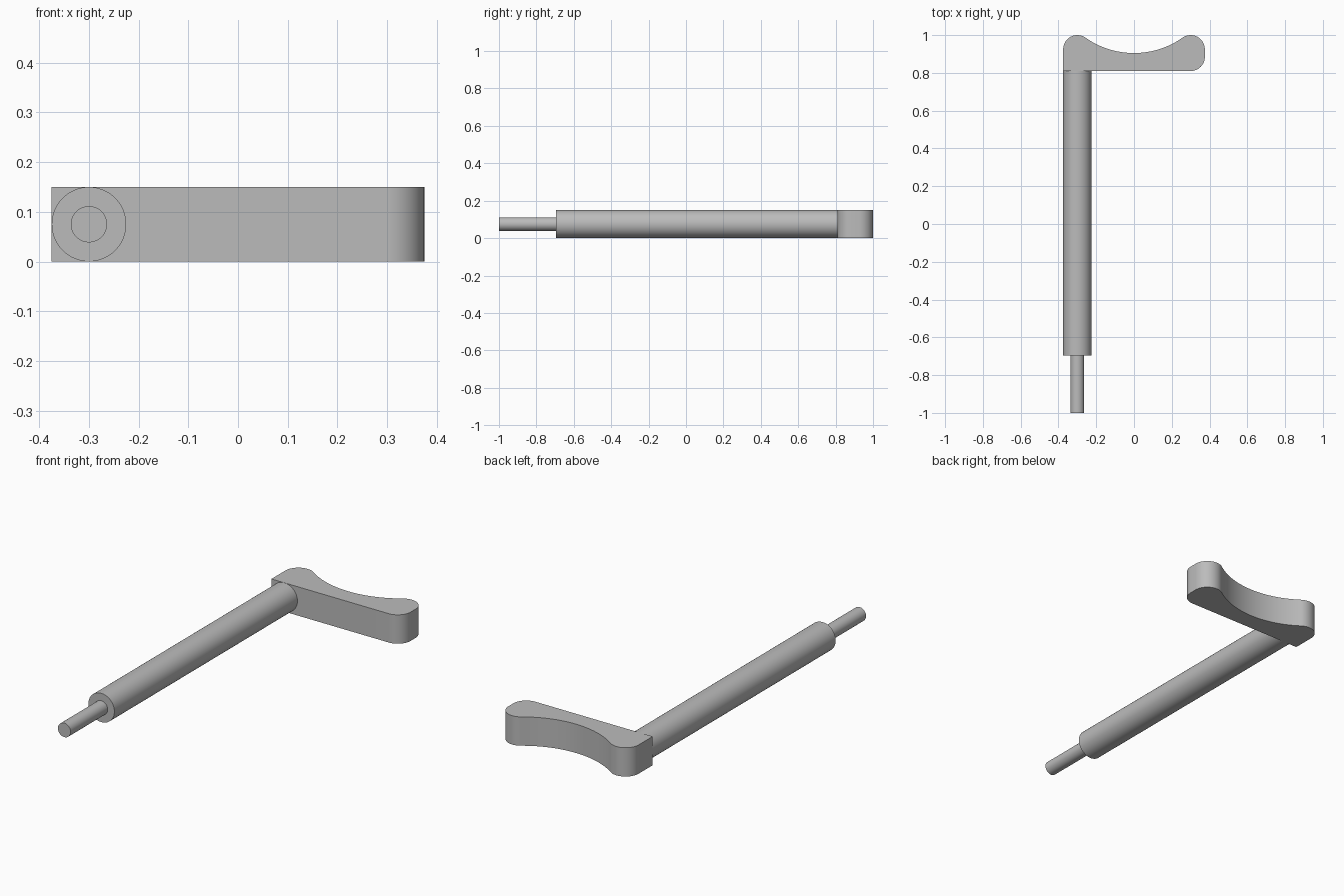
import bpy, bmesh
from math import sin, cos, pi, sqrt, atan2, radians
from mathutils import Matrix, Vector

if "Cube" in bpy.data.objects:
    bpy.data.objects.remove(bpy.data.objects["Cube"], do_unlink=True)

grey = bpy.data.materials.new("plain grey")
grey.use_nodes = True
colour = (0.5, 0.5, 0.5, 1)
grey.diffuse_color = colour
grey.node_tree.nodes["Principled BSDF"].inputs["Base Color"].default_value = colour

R = 0.075        # shaft radius and corner radius
X = 0.3          # offset of the shaft axis and of the handle lobes
JOINT = 0.81     # where shaft meets handle


def finish(name, bm):
    bmesh.ops.recalc_face_normals(bm, faces=bm.faces)
    mesh = bpy.data.meshes.new(name)
    bm.to_mesh(mesh)
    bm.free()
    mesh.materials.append(grey)
    obj = bpy.data.objects.new(name, mesh)
    bpy.context.collection.objects.link(obj)
    bpy.ops.object.select_all(action="DESELECT")
    obj.select_set(True)
    bpy.context.view_layer.objects.active = obj
    bpy.ops.object.shade_smooth_by_angle(angle=radians(30))
    return obj


def rod(name, radius, y0, y1):
    bm = bmesh.new()
    place = Matrix.Translation((-X, (y0 + y1) / 2, R)) @ Matrix.Rotation(pi / 2, 4, "X")
    bmesh.ops.create_cone(bm, cap_ends=True, segments=64, radius1=radius,
                          radius2=radius, depth=y1 - y0, matrix=place)
    return finish(name, bm)


def arc(cx, cy, radius, start, end, steps):
    angles = [start + (end - start) * i / steps for i in range(steps + 1)]
    return [(cx + radius * cos(a), cy + radius * sin(a)) for a in angles]


# Shaft and the thinner end pin
rod("shaft", R, -0.695, JOINT)
rod("end_pin", 0.0365, -1, -0.695)

# Handle outline: two round lobes joined by a tangent hollow
lobe_y = 1 - R
dip = 0.905
h = lobe_y - dip
big = (X * X + h * h - R * R) / (2 * (R + h))
hollow_y = dip + big
tilt = atan2(hollow_y - lobe_y, X)
outline = [(-X - R, JOINT)]
outline += arc(X, JOINT + R, R, -pi / 2, 0, 16)
outline += arc(X, lobe_y, R, 0, pi - tilt, 24)
outline += arc(0, hollow_y, big, -tilt, tilt - pi, 40)[1:-1]
outline += arc(-X, lobe_y, R, tilt, pi, 24)

bm = bmesh.new()
base = bm.faces.new([bm.verts.new((x, y, 0)) for x, y in outline])
top = bmesh.ops.extrude_face_region(bm, geom=[base])["geom"]
bmesh.ops.translate(bm, vec=Vector((0, 0, 2 * R)),
                    verts=[v for v in top if isinstance(v, bmesh.types.BMVert)])
finish("handle", bm)
